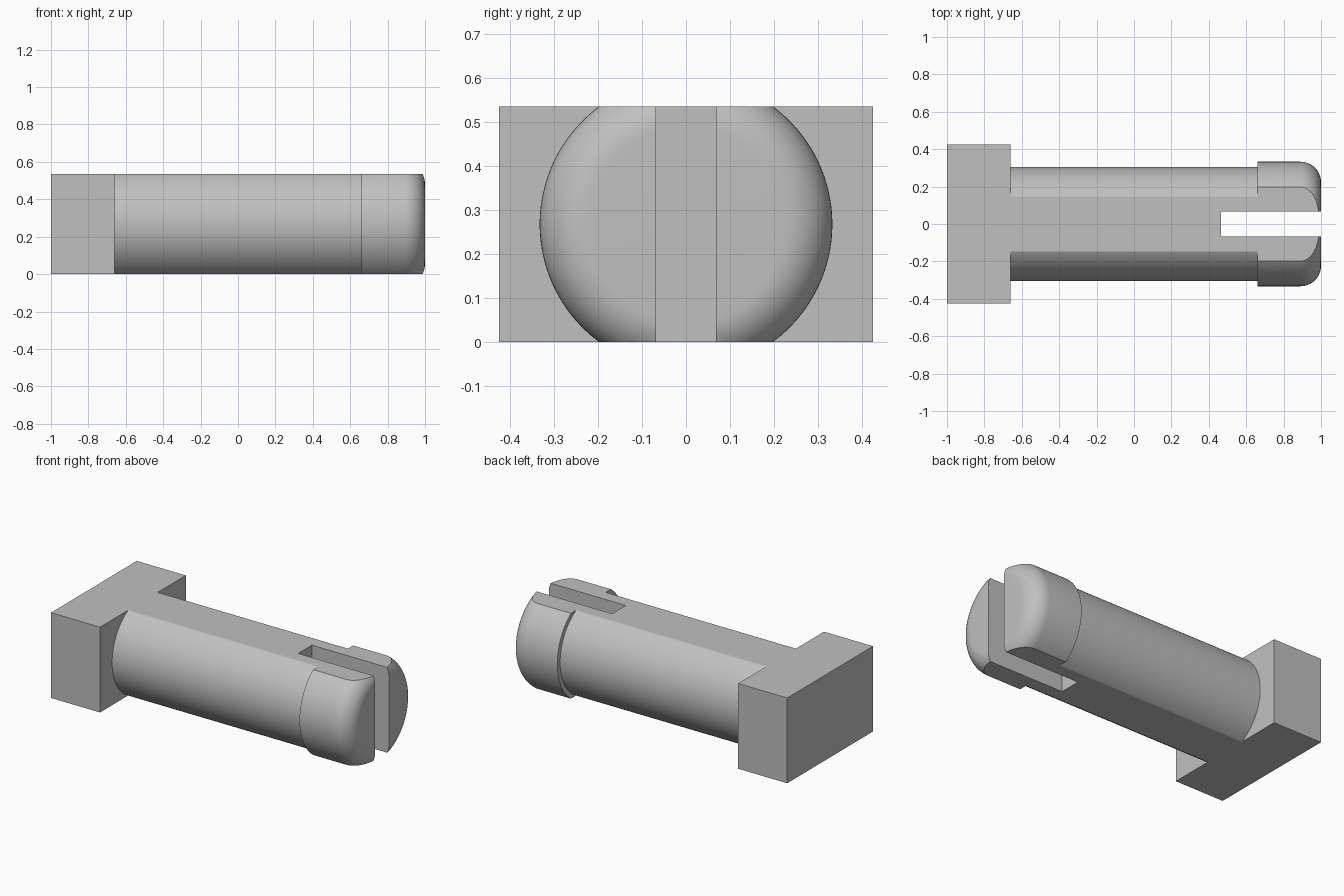
import bpy, bmesh, math
from mathutils import Matrix, Vector

cube = bpy.data.objects.get("Cube")
if cube:
    bpy.data.objects.remove(cube, do_unlink=True)

HEIGHT = 0.535
AXIS_Z = HEIGHT / 2
SEGMENTS = 128

grey = bpy.data.materials.new("light_grey")
grey.use_nodes = True
colour = (0.53, 0.53, 0.53, 1)
grey.diffuse_color = colour
grey.node_tree.nodes["Principled BSDF"].inputs["Base Color"].default_value = colour


def add_object(name, bm):
    bmesh.ops.recalc_face_normals(bm, faces=bm.faces[:])
    mesh = bpy.data.meshes.new(name)
    bm.to_mesh(mesh)
    bm.free()
    mesh.materials.append(grey)
    obj = bpy.data.objects.new(name, mesh)
    bpy.context.collection.objects.link(obj)
    return obj


def box(name, low, high):
    low, high = Vector(low), Vector(high)
    bm = bmesh.new()
    bmesh.ops.create_cube(bm, size=1, matrix=Matrix.Translation((low + high) / 2)
                          @ Matrix.Diagonal((high - low).to_4d()))
    return add_object(name, bm)


def lathe(name, profile):
    """Revolve (x, radius) points round the pin's long axis and cap both ends."""
    bm = bmesh.new()
    rings = []
    for x, r in profile:
        angles = [math.tau * (i + 0.5) / SEGMENTS for i in range(SEGMENTS)]
        rings.append([bm.verts.new((x, r * math.cos(a), AXIS_Z + r * math.sin(a)))
                      for a in angles])
    for a, b in zip(rings, rings[1:]):
        for i in range(SEGMENTS):
            j = (i + 1) % SEGMENTS
            bm.faces.new((a[i], a[j], b[j], b[i]))
    bm.faces.new(rings[0])
    bm.faces.new(rings[-1])
    return add_object(name, bm)


# Base block
box("base_block", (-1, -0.425, 0), (-0.66, 0.425, HEIGHT))

# Round shaft with a wider, rounded tip
FILLET, TIP_R = 0.11, 0.333
profile = [(-0.66, 0.305), (0.66, 0.305), (0.66, TIP_R)]
for i in range(13):
    a = math.pi / 2 * i / 12
    profile.append((1 - FILLET + FILLET * math.sin(a),
                    TIP_R - FILLET + FILLET * math.cos(a)))
pin = lathe("split_pin", profile)

# Flatten top and bottom, then split the tip with a slot
slab = box("flat_limits", (-1.5, -1, 0), (1.5, 1, HEIGHT))
slot = box("slot_cutter", (0.465, -0.068, -0.5), (1.5, 0.068, 1))
for cutter, operation in ((slab, 'INTERSECT'), (slot, 'DIFFERENCE')):
    mod = pin.modifiers.new(cutter.name, 'BOOLEAN')
    mod.object = cutter
    mod.operation = operation
    mod.solver = 'EXACT'

# Bake the cuts and remove the cutters
bpy.context.view_layer.update()
graph = bpy.context.evaluated_depsgraph_get()
baked = bpy.data.meshes.new_from_object(pin.evaluated_get(graph))
pin.modifiers.clear()
pin.data = baked
for cutter in (slab, slot):
    bpy.data.objects.remove(cutter, do_unlink=True)

# Smooth the round surfaces and keep the cut edges sharp
for obj in bpy.context.view_layer.objects:
    obj.select_set(obj == pin)
bpy.context.view_layer.objects.active = pin
bpy.ops.object.shade_smooth_by_angle(angle=math.radians(25))
